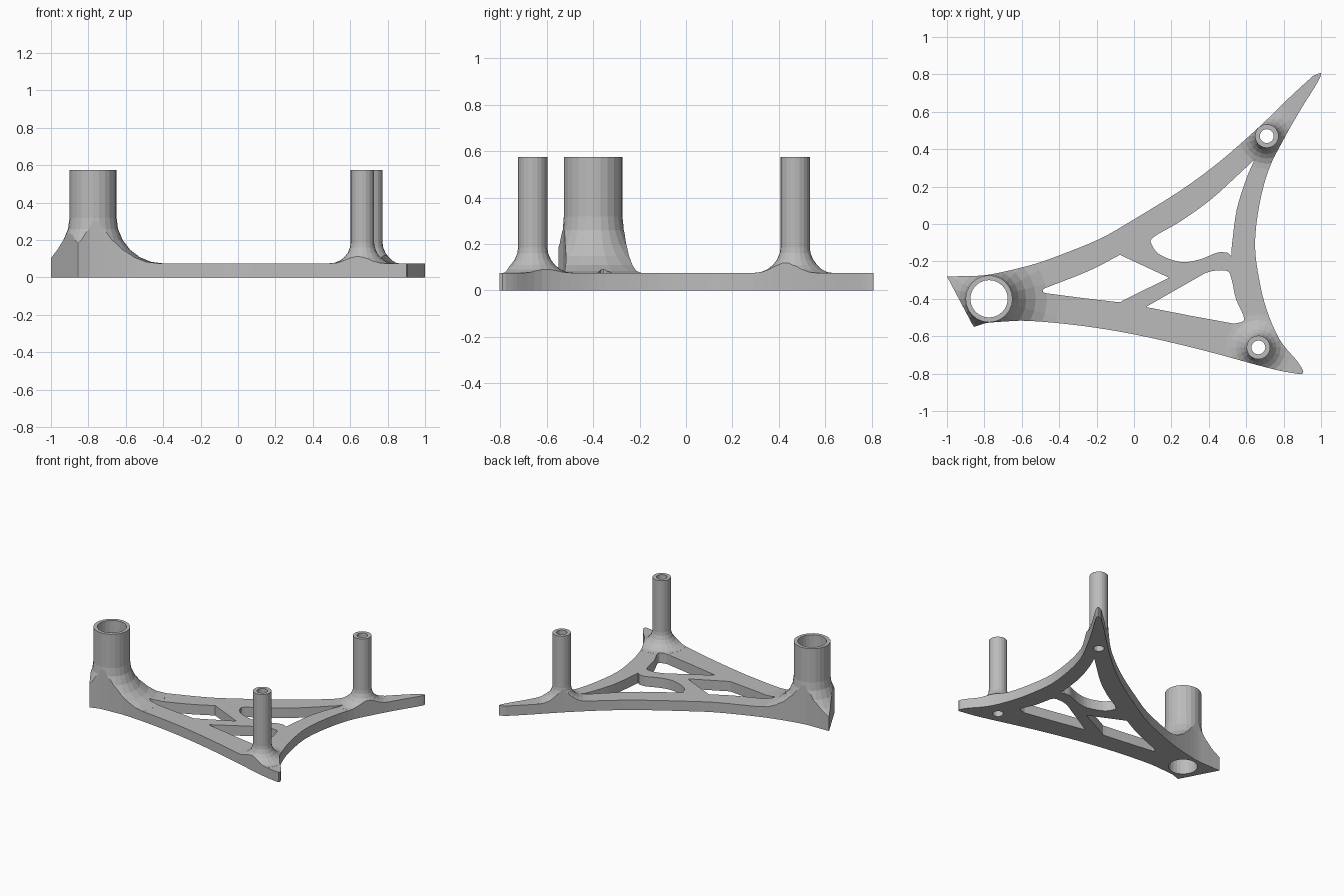
import bpy
import bmesh
from math import cos, sin, pi
from mathutils import Vector

PLATE_TOP = 0.075
POST_TOP = 0.575

default_cube = bpy.data.objects.get("Cube")
if default_cube:
    bpy.data.objects.remove(default_cube, do_unlink=True)

grey = bpy.data.materials.new("plain grey")
grey.use_nodes = True
grey.diffuse_color = (0.5, 0.5, 0.5, 1)
grey.node_tree.nodes["Principled BSDF"].inputs["Base Color"].default_value = grey.diffuse_color


def smooth_edge(points, steps=4):
    """Catmull-Rom curve through the points, without its last point."""
    pts = [Vector(p) for p in points]
    if len(pts) == 2:
        return pts[:1]
    pts = [2 * pts[0] - pts[1]] + pts + [2 * pts[-1] - pts[-2]]
    result = []
    for a, b, c, d in zip(pts, pts[1:], pts[2:], pts[3:]):
        for i in range(steps):
            t = i / steps
            result.append(0.5 * (2 * b + (c - a) * t + (2 * a - 5 * b + 4 * c - d) * t * t
                                 + (3 * b - a - 3 * c + d) * t * t * t))
    return result


def closed_loop(edges):
    """Join edges at sharp corners; a straight edge links each one to the next."""
    loop = []
    for edge in edges:
        loop += smooth_edge(edge) + [Vector(edge[-1])]
    return loop


def make_object(name, bm):
    bmesh.ops.recalc_face_normals(bm, faces=bm.faces)
    mesh = bpy.data.meshes.new(name)
    bm.to_mesh(mesh)
    bm.free()
    mesh.materials.append(grey)
    obj = bpy.data.objects.new(name, mesh)
    bpy.context.collection.objects.link(obj)
    return obj


def prism(name, loop, bottom, top):
    bm = bmesh.new()
    face = bm.faces.new([bm.verts.new((p.x, p.y, bottom)) for p in loop])
    side = bmesh.ops.extrude_face_region(bm, geom=[face])["geom"]
    moved = [v for v in side if isinstance(v, bmesh.types.BMVert)]
    bmesh.ops.translate(bm, verts=moved, vec=(0, 0, top - bottom))
    # The extrusion may leave the starting face in place or drop it; close the base once
    if not any(all(v.co.z == bottom for v in f.verts) for f in bm.faces):
        bmesh.ops.holes_fill(bm, edges=[e for e in bm.edges if e.is_boundary])
    return make_object(name, bm)


def lathe(name, centre, profile, sides):
    """Solid of revolution from (radius, height) pairs, closed at both ends."""
    bm = bmesh.new()
    rings = [[bm.verts.new((centre[0] + r * cos(2 * pi * i / sides),
                            centre[1] + r * sin(2 * pi * i / sides), z))
              for i in range(sides)] for r, z in profile]
    for low, high in zip(rings, rings[1:]):
        for i in range(sides):
            j = (i + 1) % sides
            bm.faces.new((low[i], low[j], high[j], high[i]))
    bm.faces.new(rings[0])
    bm.faces.new(rings[-1])
    return make_object(name, bm)


def combine(target, tool, operation):
    mod = target.modifiers.new(operation.lower(), "BOOLEAN")
    mod.operation = operation
    mod.solver = "EXACT"
    mod.object = tool
    bpy.context.view_layer.objects.active = target
    bpy.ops.object.modifier_apply(modifier=mod.name)
    bpy.data.objects.remove(tool, do_unlink=True)


# Outer outline of the plate, counted clockwise from the blunt left end
outline = closed_loop([
    [(-1, -.28), (-.89, -.278), (-.77, -.27), (-.56, -.222), (-.4, -.168), (-.18, -.078),
     (0, .025), (.25, .18), (.46, .335), (.67, .52), (.83, .675), (.955, .79)],
    [(.985, .804), (1, .803), (.98, .755), (.89, .61), (.8, .452), (.72, .29), (.67, .1),
     (.647, -.11), (.67, -.3), (.71, -.46), (.78, -.62), (.87, -.73), (.9, -.775)],
    [(.905, -.79), (.9, -.803)],
    [(.88, -.802), (.73, -.773), (.35, -.67), (0, -.59), (-.29, -.543), (-.56, -.518),
     (-.7, -.522), (-.79, -.529)],
    [(-.855, -.55), (-.86, -.545)],
])

# Openings between the struts
rear_opening = closed_loop([
    [(.645, .345), (.6, .24), (.55, .08), (.525, -.1), (.52, -.17)],
    [(.5, -.153), (.445, -.153), (.35, -.19), (.25, -.203), (.14, -.165), (.095, -.11),
     (.105, -.07), (.25, .015), (.41, .13), (.57, .275)],
])
left_opening = closed_loop([
    [(-.48, -.345), (-.24, -.25), (-.075, -.165)],
    [(.187, -.287), (-.05, -.405)],
    [(-.075, -.418), (-.11, -.415), (-.28, -.395), (-.47, -.37)],
    [(-.485, -.365), (-.488, -.355)],
])
right_opening = closed_loop([
    [(.07, -.44), (.35, -.28)],
    [(.38, -.263), (.43, -.25), (.5, -.252), (.523, -.3), (.545, -.4), (.585, -.49),
     (.583, -.52), (.535, -.533)],
    [(.3, -.49), (.07, -.445)],
])

# Post centre, outer radius, bore radius, fillet radius, number of sides
posts = [
    ((-.775, -.4), .125, .1, .25, 24),
    ((.71, .47), .0625, .037, .115, 20),
    ((.665, -.66), .0625, .037, .115, 20),
]

# Slab with a flared foot per post, trimmed to the outline
square = [Vector(p) for p in ((-2, -2), (2, -2), (2, 2), (-2, 2))]
bracket = prism("bracket", square, 0, PLATE_TOP)
for centre, radius, bore, fillet, sides in posts:
    rim = radius + fillet
    profile = [(rim, PLATE_TOP / 2), (rim, PLATE_TOP + .0005)]
    for i in range(1, 7):
        a = pi / 2 * i / 6
        profile.append((rim - fillet * sin(a), PLATE_TOP + fillet * (1 - cos(a))))
    combine(bracket, lathe("flared_foot", centre, profile, sides), "UNION")
combine(bracket, prism("outline_trim", outline, -1, 1), "INTERSECT")

for opening in (rear_opening, left_opening, right_opening):
    combine(bracket, prism("opening_cutter", opening, -1, 1), "DIFFERENCE")

# Upright posts, then bores running through the whole bracket
for centre, radius, bore, fillet, sides in posts:
    tube = [(radius + .0008, PLATE_TOP + .01), (radius + .0008, POST_TOP)]
    combine(bracket, lathe("post", centre, tube, sides), "UNION")
for centre, radius, bore, fillet, sides in posts:
    combine(bracket, lathe("bore_cutter", centre, [(bore, -1), (bore, 1)], sides), "DIFFERENCE")
